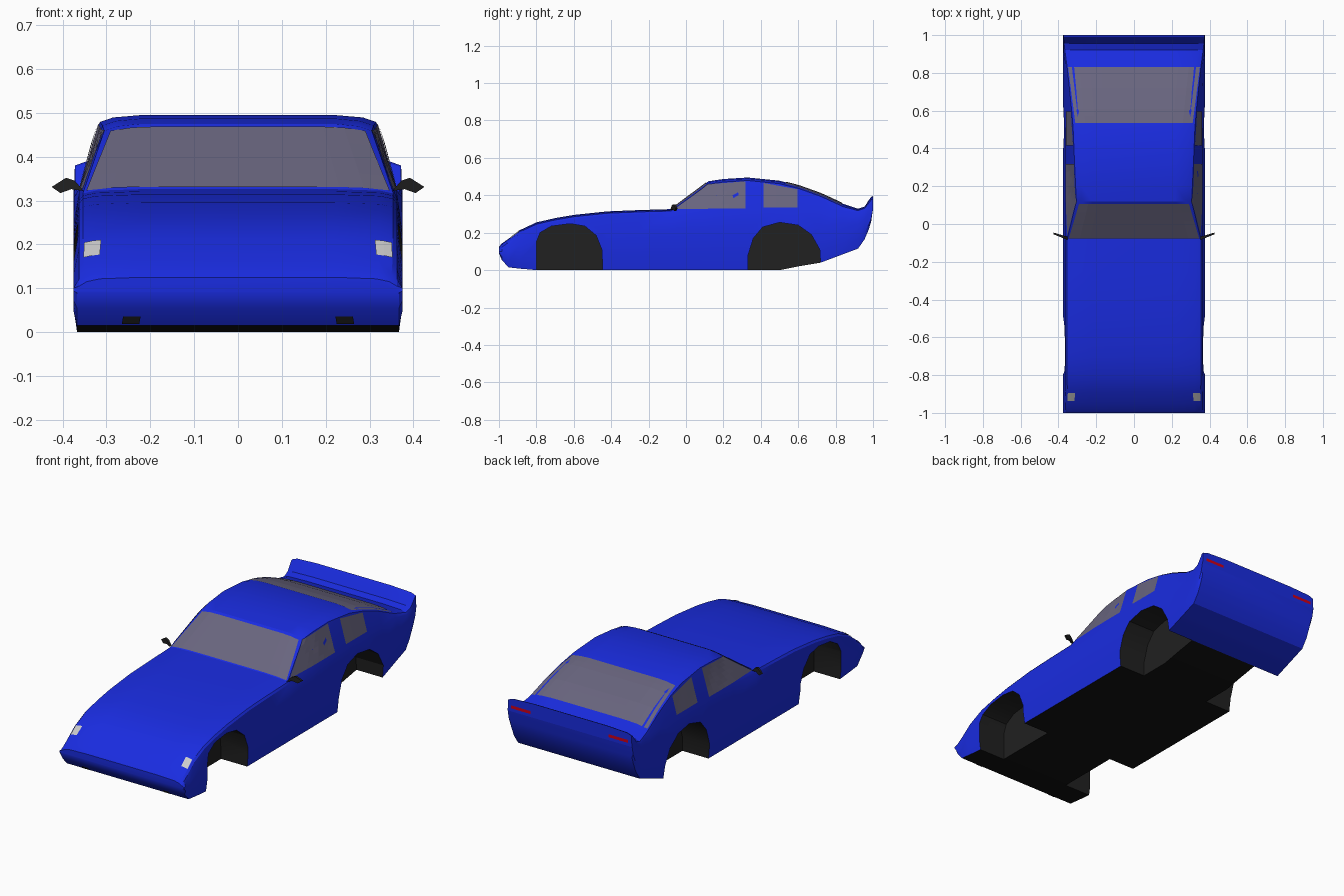
import bpy, bmesh, math
from mathutils import Vector
from mathutils.bvhtree import BVHTree

if "Cube" in bpy.data.objects:
    bpy.data.objects.remove(bpy.data.objects["Cube"])


def material(name, rgb):
    m = bpy.data.materials.new(name)
    m.diffuse_color = (*rgb, 1)
    m.use_nodes = True
    m.node_tree.nodes["Principled BSDF"].inputs["Base Color"].default_value = m.diffuse_color
    return m


BLUE = material("blue_paint", (0.01, 0.025, 0.75))
UNDER = material("underside_black", (0.006, 0.006, 0.006))
WELL = material("dark_trim", (0.015, 0.015, 0.015))
GLASS = material("grey_glass", (0.14, 0.13, 0.21))
LAMP = material("lamp_grey", (0.6, 0.6, 0.6))
RED = material("tail_red", (0.6, 0.0, 0.01))


def make_object(name, bm, mats):
    bmesh.ops.recalc_face_normals(bm, faces=bm.faces)
    me = bpy.data.meshes.new(name)
    bm.to_mesh(me)
    bm.free()
    ob = bpy.data.objects.new(name, me)
    bpy.context.collection.objects.link(ob)
    for m in mats:
        me.materials.append(m)
    return ob


def prism(bm, front, back, mat=0):
    """Closed solid between two matching outlines."""
    a = [bm.verts.new(p) for p in front]
    b = [bm.verts.new(p) for p in back]
    n = len(a)
    faces = [bm.faces.new(a), bm.faces.new(b[::-1])]
    faces += [bm.faces.new((a[i], b[i], b[(i + 1) % n], a[(i + 1) % n])) for i in range(n)]
    for f in faces:
        f.material_index = mat


# Body stations: y, bottom z, shoulder half width, top z
STATIONS = [
    (-1.0, .09, .345, .125), (-.985, .055, .35, .142), (-.95, .015, .352, .167),
    (-.89, .008, .353, .213), (-.8, 0, .354, .255), (-.7, 0, .354, .278),
    (-.6, 0, .354, .295), (-.42, 0, .354, .314), (-.25, 0, .354, .321),
    (-.08, 0, .354, .326), (.12, 0, .305, .475), (.2, 0, .309, .487),
    (.33, 0, .315, .495), (.5, 0, .322, .478), (.6, .02, .330, .453),
    (.72, .04, .342, .410), (.84, .085, .355, .355), (.92, .115, .366, .328),
    (.955, .165, .37, .34), (.978, .22, .372, .375), (.99, .26, .372, .392),
    (1.0, .33, .372, .396)]


def section(y, zb, w, zt):
    zs = min(.32, zt - .02)
    x3 = min(max(w + .008, .362), .374)
    e = min(.016, (zt - zs) / 2)
    h = zs - zb
    half = [(.367, zb), (.375, zb + .25 * h), (.375, zb + .68 * h), (x3, zs),
            (w, zt - e), (w - .03, zt - .35 * e), (.22, zt)]
    return [(x, y, z) for x, z in half] + [(-x, y, z) for x, z in reversed(half)]


bm = bmesh.new()
rings = [[bm.verts.new(p) for p in section(*s)] for s in STATIONS]
n = len(rings[0])
for k in range(len(rings) - 1):
    a, b = rings[k], rings[k + 1]
    for i in range(n):
        j = (i + 1) % n
        f = bm.faces.new((a[i], a[j], b[j], b[i]))
        if i == n - 1 and -.96 < STATIONS[k][0] < .7:
            f.material_index = 1
bm.faces.new(rings[0])
bm.faces.new(rings[-1][::-1])
body = make_object("car_body", bm, [BLUE, UNDER, WELL])
tree = BVHTree.FromPolygons([v.co for v in body.data.vertices],
                            [p.vertices for p in body.data.polygons])

# Wheel wells cut into both sides
FRONT_ARCH = [(-.8, -.05), (-.8, .15), (-.78, .2), (-.72, .235), (-.62, .248), (-.54, .235),
              (-.48, .185), (-.45, .11), (-.443, -.05)]
REAR_ARCH = [(.33, -.05), (.332, .08), (.36, .17), (.41, .23), (.5, .255), (.6, .24),
             (.67, .19), (.715, .11), (.725, -.05)]
bm = bmesh.new()
for arch in (FRONT_ARCH, REAR_ARCH):
    for s in (1, -1):
        prism(bm, [(s * .21, y, z) for y, z in arch], [(s * .45, y, z) for y, z in arch], 2)
cutter = make_object("well_cutter", bm, [BLUE, UNDER, WELL])
mod = body.modifiers.new("wells", 'BOOLEAN')
mod.operation, mod.solver, mod.object = 'DIFFERENCE', 'EXACT', cutter
bpy.context.view_layer.objects.active = body
body.select_set(True)
bpy.ops.object.modifier_apply(modifier=mod.name)
bpy.data.objects.remove(cutter)
bpy.ops.object.shade_smooth_by_angle(angle=math.radians(25))


def panel(name, corners, axis, side, mat, nu=8, nv=6, mirror=False, lift=.003):
    """Patch projected on the body along an axis; corners use the other two axes."""
    bm = bmesh.new()
    others = [i for i in range(3) if i != axis]
    c = [Vector(p) for p in corners]
    d = Vector((0, 0, 0))
    d[axis] = -side
    grid = []
    for v in range(nv + 1):
        row = []
        for u in range(nu + 1):
            p = c[0].lerp(c[1], u / nu).lerp(c[3].lerp(c[2], u / nu), v / nv)
            o = Vector((0, 0, 0))
            o[others[0]], o[others[1]], o[axis] = p[0], p[1], 3 * side
            hit, normal = tree.ray_cast(o, d)[:2]
            if normal.dot(d) > 0:
                normal = -normal
            row.append(bm.verts.new(hit + normal * lift))
        grid.append(row)
    for v in range(nv):
        for u in range(nu):
            f = bm.faces.new((grid[v][u], grid[v][u + 1], grid[v + 1][u + 1], grid[v + 1][u]))
            f.normal_update()
            if f.normal.dot(d) > 0:
                f.normal_flip()
    me = bpy.data.meshes.new(name)
    bm.to_mesh(me)
    bm.free()
    me.materials.append(mat)
    ob = bpy.data.objects.new(name, me)
    bpy.context.collection.objects.link(ob)
    if mirror:
        ob.modifiers.new("mirror", 'MIRROR')


# Glass
panel("windscreen", [(-.345, -.076), (.345, -.076), (.29, .108), (-.29, .108)], 2, 1, GLASS, 12, 4)
panel("rear_window", [(-.31, .535), (.31, .535), (.348, .83), (-.348, .83)], 2, 1, GLASS, 12, 8)
panel("door_window", [(-.06, .326), (.318, .328), (.318, .474), (.118, .458)], 0, 1, GLASS, mirror=True)
panel("quarter_window", [(.415, .335), (.595, .335), (.595, .432), (.415, .465)], 0, 1, GLASS, mirror=True)
# Lamps
panel("headlight", [(.315, -.936), (.352, -.936), (.35, -.892), (.312, -.892)], 2, 1, LAMP, 2, 3, True)
panel("fog_light", [(.225, .02), (.265, .02), (.262, .038), (.222, .038)], 1, -1, WELL, 1, 1, True)
panel("tail_light", [(.235, .338), (.352, .338), (.352, .354), (.235, .354)], 1, 1, RED, 1, 1, True)

# Door mirrors
outline = [(.352, .322), (.372, .345), (.392, .352), (.425, .331), (.405, .317), (.38, .326)]
bm = bmesh.new()
for s in (1, -1):
    prism(bm, [(s * x, -.085 + (x - .35) * .4, z) for x, z in outline],
          [(s * x, -.068 + (x - .35) * .3, z) for x, z in outline])
make_object("door_mirrors", bm, [WELL])
